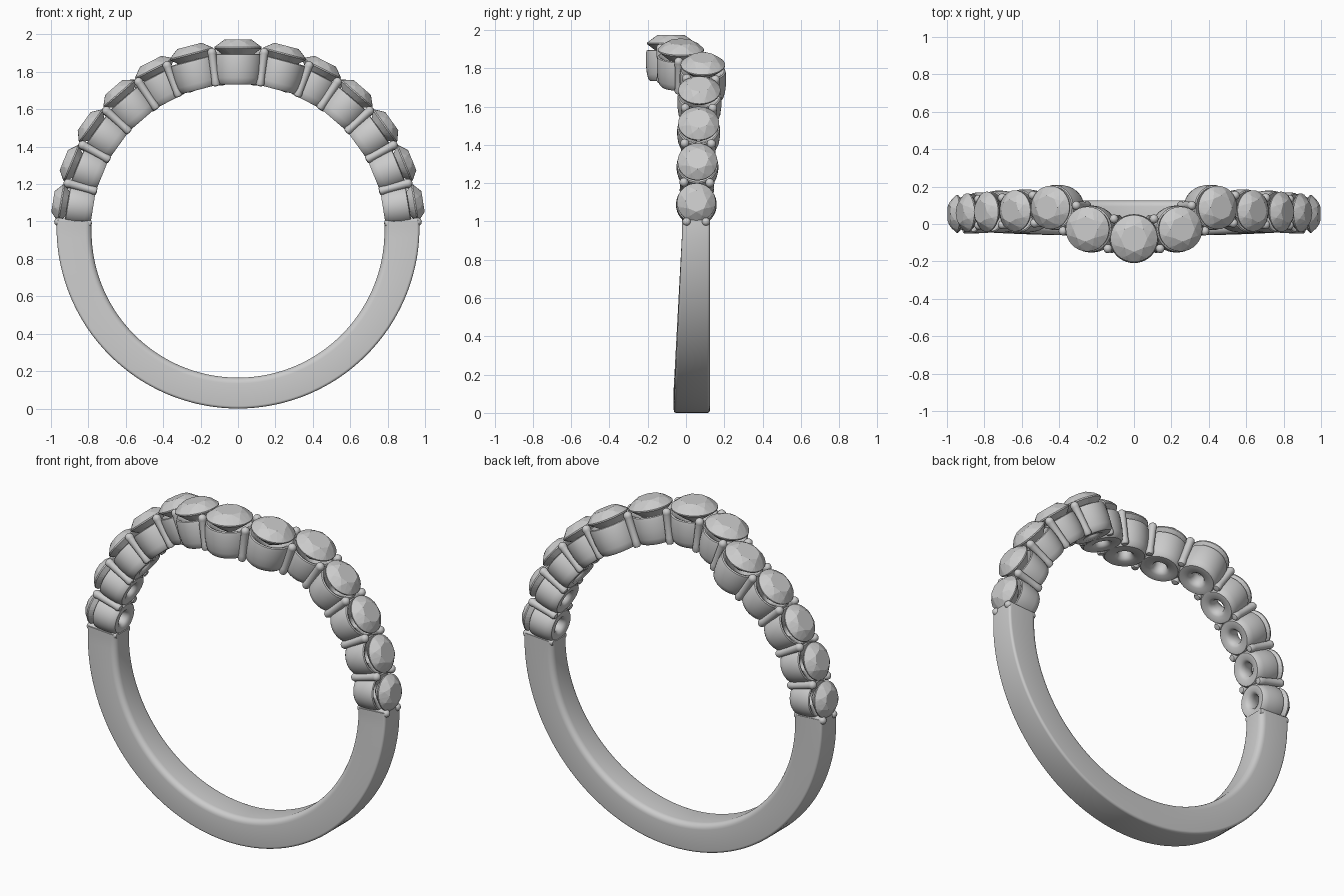
import bpy, bmesh
from math import sin, cos, pi, radians, hypot, sqrt
from mathutils import Vector

if "Cube" in bpy.data.objects:
    bpy.data.objects.remove(bpy.data.objects["Cube"])

CZ, INNER = 0.948, 0.783           # ring centre height, finger radius

# (angle from top in degrees, y centre, stone radius, girdle distance from ring centre)
STONES = [(0, -0.078, 0.126, 0.982), (14.7, -0.027, 0.120, 0.980),
          (27.2, 0.088, 0.116, 0.977), (40.8, 0.070, 0.110, 0.972),
          (54.4, 0.066, 0.107, 0.967), (67.8, 0.060, 0.104, 0.962),
          (80.9, 0.054, 0.101, 0.958)]


def place(a, t, y, h):
    """Point at ring angle a, tangential offset t, depth y, radial distance h."""
    return Vector((sin(a) * h + cos(a) * t, y, CZ + cos(a) * h - sin(a) * t))


def finish(name, bm, smooth=True):
    bmesh.ops.remove_doubles(bm, verts=bm.verts, dist=0.0002)
    bmesh.ops.recalc_face_normals(bm, faces=bm.faces)
    me = bpy.data.meshes.new(name)
    bm.to_mesh(me)
    bm.free()
    ob = bpy.data.objects.new(name, me)
    bpy.context.collection.objects.link(ob)
    if smooth:
        bpy.ops.object.select_all(action='DESELECT')
        ob.select_set(True)
        bpy.context.view_layer.objects.active = ob
        bpy.ops.object.shade_smooth_by_angle(angle=radians(40))
    return ob


def loft(bm, rings, closed_rings):
    """Skin closed loops of points."""
    vs = [[bm.verts.new(p) for p in r] for r in rings]
    n, m = len(vs), len(vs[0])
    for i in range(n if closed_rings else n - 1):
        for j in range(m):
            k, l = (i + 1) % n, (j + 1) % m
            bm.faces.new((vs[i][j], vs[i][l], vs[k][l], vs[k][j]))
    return vs


def lathe(name, profile, a, y, t=0.0, seg=32, closed=False):
    """Turn (radius, height) points about the radial axis at angle a."""
    bm = bmesh.new()
    rings = []
    for r, h in profile:
        ring = []
        for k in range(seg):
            f = 2 * pi * k / seg
            tt = t + r * cos(f)
            # keep every point outside the finger hole
            hh = max(h, sqrt(INNER ** 2 - tt ** 2))
            ring.append(place(a, tt, y + r * sin(f), hh))
        rings.append(ring)
    loft(bm, rings, closed)
    return finish(name, bm)


def stone(name, a, y, s, g):
    """Brilliant cut: table, star points, girdle and pointed pavilion."""
    bm = bmesh.new()
    for n, r, h, off in ((8, 0.56, 0.044, 0), (8, 0.80, 0.026, 0.5), (32, 1, 0.003, 0),
                         (32, 1, -0.004, 0), (8, 0.5, -0.055, 0.5), (1, 0, -0.095, 0)):
        for k in range(n):
            f = 2 * pi * (k + off) / n
            bm.verts.new(place(a, r * s * cos(f), y + r * s * sin(f), g + h))
    bmesh.ops.convex_hull(bm, input=bm.verts)
    finish(name, bm, smooth=False)


def cup(name, a, y, s, g):
    """Barrel seat with a drilled hole and conical bearing."""
    s += 0.005
    top = g - 0.034
    prof = [(0.82 * s, top - 0.006), (0.045, 0.875), (0.036, 0.85), (0.034, 0.82),
            (0.040, 0.798), (0.056, 0.785), (0.82 * s, 0.785), (0.90 * s, 0.795),
            (0.96 * s, 0.820), (s, 0.865), (s, top - 0.02), (0.975 * s, top - 0.004),
            (0.92 * s, top)]
    lathe(name, prof, a, y, closed=True, seg=40)


def prong(name, a, y, t, r, top):
    """Round wire with a domed tip."""
    base = 0.792
    prof = [(0, base - 0.01), (0.7 * r, base - 0.006), (r * 0.95, base + 0.006),
            (r * 0.85, base + 0.03), (r * 0.9, top - 0.04)]
    prof += [(r * cos(k * pi / 10), top - r + r * sin(k * pi / 10)) for k in range(-1, 6)]
    lathe(name, prof, a, y, t, seg=14)


# stones, cups and the prong pairs between neighbours, mirrored left and right
for side in (1, -1):
    tag = "right" if side > 0 else "left"
    for i, (deg, y, s, g) in enumerate(STONES):
        a = radians(deg) * side
        if i or side > 0:
            stone(f"stone_{tag}_{i}", a, y, s, g)
            cup(f"cup_{tag}_{i}", a, y, s, g)
        if i + 1 < len(STONES):
            deg2, y2, s2, g2 = STONES[i + 1]
            dt, dy = radians(deg2 - deg) * 0.96 * side, y2 - y
            d = hypot(dt, dy)
            off = 0.33 * (s + s2)
            for e in (1, -1):
                prong(f"prong_{tag}_{i}_{'back' if e > 0 else 'front'}",
                      radians((deg + deg2) / 2) * side, (y + y2) / 2 + e * off * abs(dt) / d,
                      -e * off * dy / d * side, 0.024, (g + g2) / 2 + 0.008)
    # small closing prongs where the setting meets the shank
    for e in (1, -1):
        prong(f"end_prong_{tag}_{'back' if e > 0 else 'front'}",
              radians(87) * side, 0.054 + e * 0.05, 0, 0.022, 0.984)

# shank: rounded rectangle swept around the lower part, widening towards the bottom
bm = bmesh.new()
rings = []
N = 96
for i in range(N + 1):
    a = radians(86.5 + (360 - 2 * 86.5) * i / N)
    f = max(0.0, -cos(a))                       # 0 at the sides, 1 at the bottom
    y0, y1 = -0.020 - 0.044 * f, 0.125
    r1 = 0.970 - 0.022 * f
    ring = []
    for (cy, cr, fil, start) in ((y1, r1, 0.014, 0), (y0, r1, 0.014, 90),
                                 (y0, INNER, 0.032, 180), (y1, INNER, 0.032, 270)):
        oy = cy - fil if cy == y1 else cy + fil
        orr = cr - fil if cr == r1 else cr + fil
        for k in range(6):
            q = radians(start + 18 * k)
            ring.append(place(a, 0, oy + fil * cos(q), orr + fil * sin(q)))
    rings.append(ring)
vs = loft(bm, rings, False)
bm.faces.new(vs[0])
bm.faces.new(vs[-1])
finish("shank", bm)
